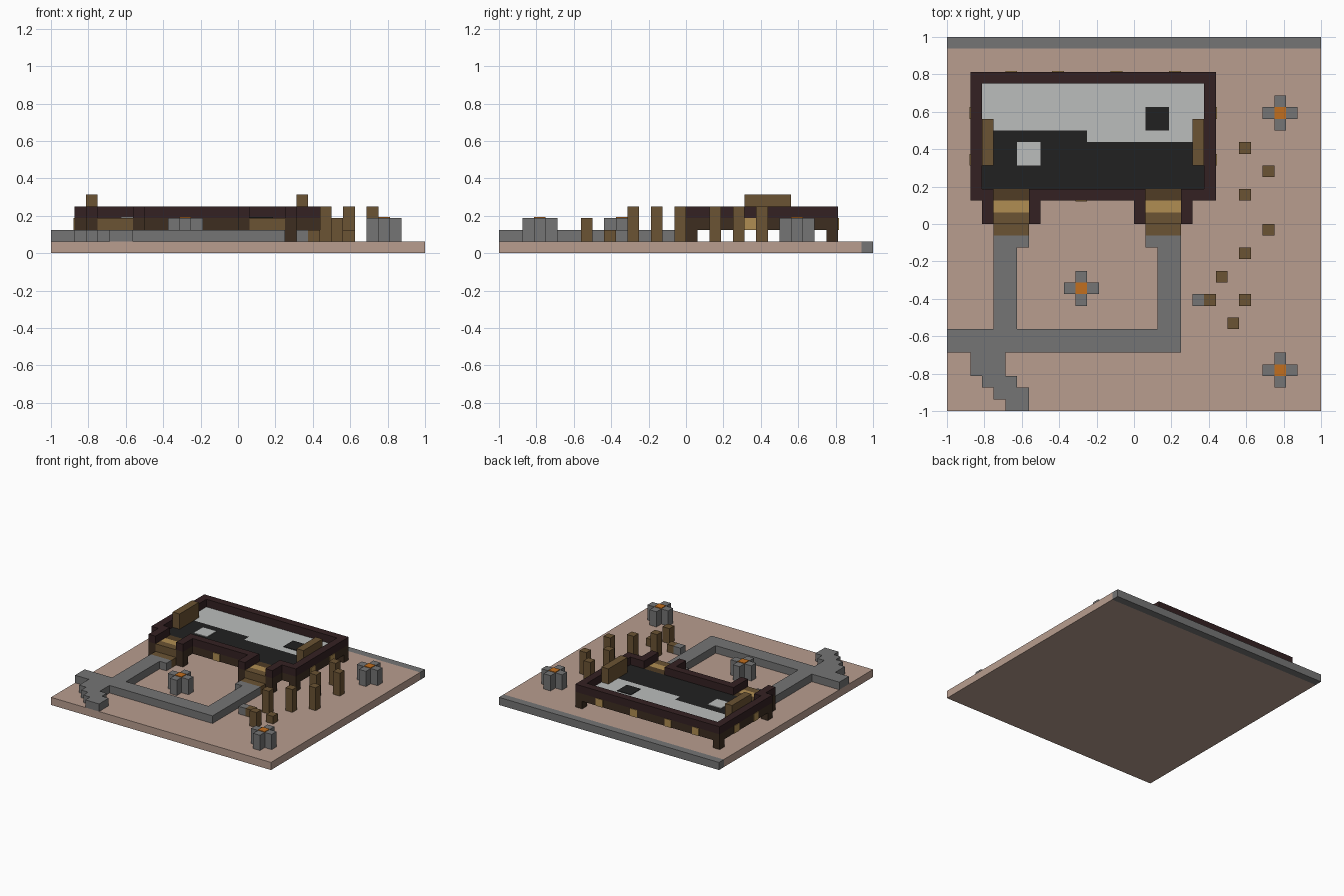
import bpy
import bmesh

if "Cube" in bpy.data.objects:
    bpy.data.objects.remove(bpy.data.objects["Cube"], do_unlink=True)

U = 1 / 16      # one block
T = 0.08        # thin plate, in blocks


def linear(c):
    c /= 255
    return c / 12.92 if c <= 0.04045 else ((c + 0.055) / 1.055) ** 2.4


def material(name, *rgb):
    mat = bpy.data.materials.new(name)
    mat.use_nodes = True
    col = [linear(c) for c in rgb] + [1]
    mat.diffuse_color = col
    mat.node_tree.nodes["Principled BSDF"].inputs["Base Color"].default_value = col
    return mat


sand = material("sand", 184, 157, 143)
stone = material("stone", 117, 117, 117)
maroon = material("dark_maroon", 52, 33, 34)
dark_wood = material("dark_wood", 61, 45, 32)
wood = material("wood", 107, 83, 51)
sill_wood = material("sill_wood", 80, 60, 37)
gold = material("gold_wood", 176, 141, 82)
orange = material("orange", 193, 110, 30)
pale = material("pale_grey", 187, 189, 188)
black = material("black", 33, 33, 33)


def boxes(name, mat, *spans):
    """One object of boxes, each given as (x0, x1, y0, y1, z0, z1) in blocks."""
    bm = bmesh.new()
    for x0, x1, y0, y1, z0, z1 in spans:
        cube = bmesh.ops.create_cube(bm, size=1)
        for v in cube["verts"]:
            v.co.x = (x1 if v.co.x > 0 else x0) * U - 1
            v.co.y = (y1 if v.co.y > 0 else y0) * U - 1
            v.co.z = (z1 if v.co.z > 0 else z0) * U
    mesh = bpy.data.meshes.new(name)
    bm.to_mesh(mesh)
    bm.free()
    mesh.materials.append(mat)
    obj = bpy.data.objects.new(name, mesh)
    bpy.context.scene.collection.objects.link(obj)
    return obj


# Ground and the stone strip along the back
boxes("ground", sand, (0, 32, 0, 31, 0, 1))
boxes("back_strip", stone, (0, 32, 31, 32, 0, 1))

# Stone path, with a stepped bend at the front
path = [(0, 20, 5, 7), (4, 6, 7, 15), (6, 7, 14, 15), (18, 20, 7, 15),
        (17, 18, 14, 15), (2, 5, 3, 5), (3, 6, 2, 3), (4, 7, 1, 2), (5, 7, 0, 1)]
boxes("stone_path", stone, *[p + (1, 2) for p in path])
boxes("loose_stone", stone, (21, 22, 9, 10, 1, 2))

# Two-tone floor with contrasting square spots
boxes("black_floor", black, (3, 12, 19, 24, 2, 3), (12, 22, 19, 23, 2, 3))
boxes("pale_floor", pale, (3, 12, 24, 28, 2, 3), (12, 22, 23, 28, 2, 3))
boxes("pale_spot", pale, (6, 8, 21, 23, 3, 3 + T))
boxes("black_spot", black, (17, 19, 24, 26, 3, 3 + T))

# Walls: a dark wood course below a maroon rim, open at the two entrances
wall = [(2, 23, 28, 29), (2, 3, 18, 28), (22, 23, 18, 28),
        (3, 4, 18, 19), (7, 17, 18, 19), (20, 22, 18, 19)]
porch = [(x, x + 1, 16, 18) for x in (3, 7, 16, 20)]
boxes("wall_base", dark_wood, *[w + (2, 3) for w in wall + porch])
boxes("wall_rim", maroon, *[w + (3, 4) for w in wall + porch])

# Short legs under the corners and porches
legs = [(2, 28), (22, 28), (2, 18), (22, 18)] + [(x, 16) for x in (3, 7, 16, 20)]
boxes("wall_legs", dark_wood, *[(x, x + 1, y, y + 1, 1, 2) for x, y in legs])

# Gold panels set into the walls
panels = [(x, x + 1, 29, 29 + T, 2, 3) for x in (5, 9, 14, 19)]
panels.append((11, 12, 18 - T, 18, 2, 3))
for y in (21, 25):
    panels += [(23, 23 + T, y, y + 1, 2, 3), (2 - T, 2, y, y + 1, 2, 3)]
boxes("wall_panels", gold, *panels)

# Entrance steps
for side, x in (("right", 4), ("left", 17)):
    boxes(side + "_steps", wood, (x, x + 3, 15, 16, 1, 2), (x, x + 3, 16, 17, 2, 3))
    boxes(side + "_landing", gold, (x, x + 3, 17, 18, 2, 3))
    boxes(side + "_sill", sill_wood, (x, x + 3, 18, 19, 2, 3))

# Goal beams at both ends of the floor
for side, x in (("right", 3), ("left", 21)):
    boxes(side + "_beam", wood, (x, x + 1, 21, 25, 3, 5))

# Scattered wooden posts
posts = [(25, 22, 4), (27, 20, 4), (25, 18, 4), (27, 15, 4), (25, 13, 4),
         (23, 11, 4), (25, 9, 2), (22, 9, 2), (24, 7, 3)]
boxes("wooden_posts", wood, *[(x, x + 1, y, y + 1, 1, z) for x, y, z in posts])

# Cross-shaped stone fire pits
for name, x, y in (("back", 28, 25), ("front", 28, 3), ("middle", 11, 10)):
    boxes(name + "_fire_pit", stone, (x - 1, x + 2, y, y + 1, 1, 3),
          (x, x + 1, y + 1, y + 2, 1, 3), (x, x + 1, y - 1, y, 1, 3))
    boxes(name + "_fire", orange, (x, x + 1, y, y + 1, 3, 3 + T))
